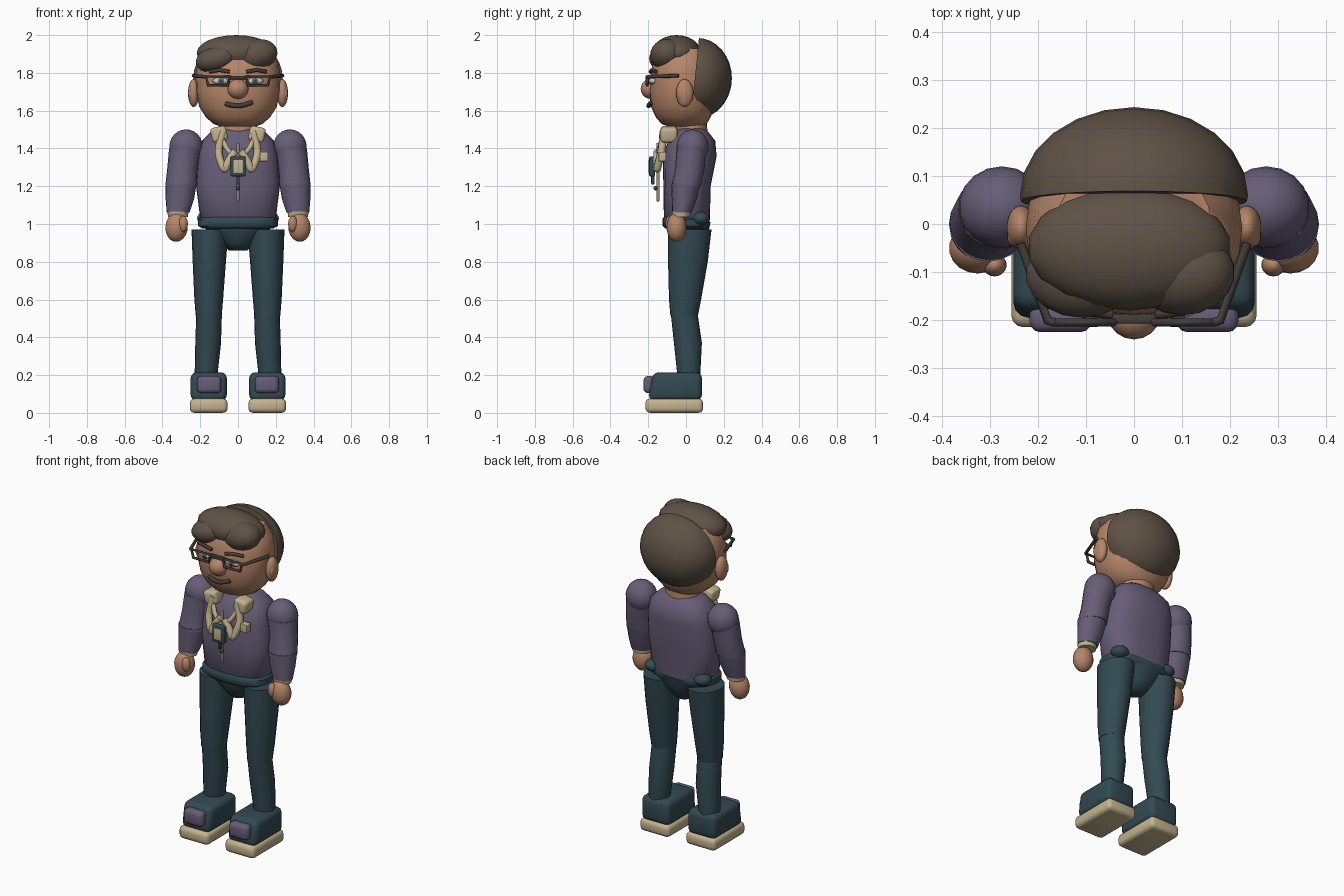
import bpy, bmesh, math
from mathutils import Vector, Matrix

cube = bpy.data.objects.get("Cube")
if cube:
    bpy.data.objects.remove(cube)


def material(name, hexcode):
    rgb = [int(hexcode[i:i + 2], 16) / 255 for i in (0, 2, 4)]
    lin = [((c + 0.055) / 1.055) ** 2.4 for c in rgb]
    m = bpy.data.materials.new(name)
    m.use_nodes = True
    m.diffuse_color = (*lin, 1)
    m.node_tree.nodes["Principled BSDF"].inputs["Base Color"].default_value = (*lin, 1)
    return m


SKIN = material("skin", "B58568")
HAIR = material("brown hair", "5F5246")
SHIRT = material("purple knit", "675D77")
DENIM = material("dark teal", "324A52")
CREAM = material("cream", "C4B38F")
FRAME = material("dark frame", "453D39")
WHITE = material("eye white", "C9C6BD")
IRIS = material("eye blue", "5C8590")


def finish(bm, name, mat, angle=50):
    bmesh.ops.recalc_face_normals(bm, faces=bm.faces)
    me = bpy.data.meshes.new(name)
    bm.to_mesh(me)
    bm.free()
    me.shade_smooth()
    me.set_sharp_from_angle(angle=math.radians(angle))
    me.materials.append(mat)
    ob = bpy.data.objects.new(name, me)
    bpy.context.collection.objects.link(ob)
    return ob


def loft(name, rings, mat, sides=20, power=2.0):
    """Stack of rounded rings (x, y, z, rx, ry), capped at both ends."""
    bm = bmesh.new()
    rows = []
    for x, y, z, rx, ry in rings:
        row = []
        for i in range(sides):
            a = math.tau * i / sides
            c, s = math.cos(a), math.sin(a)
            px = math.copysign(abs(c) ** (2 / power), c)
            py = math.copysign(abs(s) ** (2 / power), s)
            row.append(bm.verts.new((x + rx * px, y + ry * py, z)))
        rows.append(row)
    for a, b in zip(rows, rows[1:]):
        for i in range(sides):
            j = (i + 1) % sides
            bm.faces.new((a[i], a[j], b[j], b[i]))
    bm.faces.new(rows[0])
    bm.faces.new(rows[-1])
    return finish(bm, name, mat)


def ball(name, c, r, mat, tilt=0, cut=None, seg=18):
    """Ellipsoid, tilted about y, optionally cut by a plane (point, normal)."""
    bm = bmesh.new()
    bmesh.ops.create_uvsphere(bm, u_segments=seg, v_segments=seg * 2 // 3, radius=1)
    mat4 = Matrix.Translation(c) @ Matrix.Rotation(tilt, 4, 'Y') @ Matrix.Diagonal((*r, 1))
    bmesh.ops.transform(bm, matrix=mat4, verts=bm.verts)
    if cut:
        res = bmesh.ops.bisect_plane(bm, geom=bm.verts[:] + bm.edges[:] + bm.faces[:],
                                     plane_co=cut[0], plane_no=cut[1], clear_inner=True)
        edges = [e for e in res["geom_cut"] if isinstance(e, bmesh.types.BMEdge)]
        bmesh.ops.holes_fill(bm, edges=edges)
    return finish(bm, name, mat)


def box(name, c, s, mat, bevel=0.0, tilt=0, taper=0):
    """Bevelled box; taper pulls the top front edge back."""
    bm = bmesh.new()
    bmesh.ops.create_cube(bm, size=1)
    bmesh.ops.scale(bm, vec=s, verts=bm.verts)
    for v in bm.verts:
        if v.co.z > 0 and v.co.y < 0:
            v.co.y += taper
    if bevel:
        bmesh.ops.bevel(bm, geom=bm.edges[:], offset=bevel, segments=3, profile=0.5, affect='EDGES')
    bmesh.ops.transform(bm, matrix=Matrix.Translation(c) @ Matrix.Rotation(tilt, 4, 'Y'), verts=bm.verts)
    return finish(bm, name, mat)


def tube(name, pts, radius, mat, closed=False, smooth=False):
    cu = bpy.data.curves.new(name, 'CURVE')
    cu.dimensions = '3D'
    cu.bevel_depth = radius
    cu.bevel_resolution = 2
    cu.use_fill_caps = True
    sp = cu.splines.new('NURBS' if smooth else 'POLY')
    sp.points.add(len(pts) - 1)
    for p, q in zip(sp.points, pts):
        p.co = (*q, 1)
    sp.use_cyclic_u = closed
    if smooth:
        sp.use_endpoint_u = True
        sp.order_u = 3
        sp.resolution_u = 5
    cu.materials.append(mat)
    ob = bpy.data.objects.new(name, cu)
    bpy.context.collection.objects.link(ob)


# Head and hair
loft("head", [(0, 0, 1.515, .09, .09), (0, -.01, 1.53, .13, .12), (0, -.015, 1.565, .17, .145),
              (0, -.015, 1.62, .205, .17), (0, -.015, 1.70, .222, .18), (0, -.01, 1.79, .225, .178),
              (0, -.01, 1.87, .21, .16), (0, 0, 1.93, .16, .12)], SKIN, 24, 2.25)
loft("neck", [(0, .03, 1.44, .11, .085), (0, .03, 1.57, .095, .08)], SKIN)
ball("back_hair", (0, .06, 1.772), (.237, .183, .213), HAIR, 0, ((0, .045, 1.75), (0, 1, -.1)), 24)
ball("top_hair", (-.01, -.05, 1.905), (.212, .13, .095), HAIR)
ball("left_fringe", (.1, -.1, 1.895), (.112, .09, .082), HAIR, -.25)
ball("right_fringe", (-.108, -.105, 1.875), (.12, .09, .07), HAIR, -.25)

# Face
ball("nose", (0, -.185, 1.715), (.056, .055, .053), SKIN)
tube("mouth", [(-.065, -.183, 1.637), (-.03, -.198, 1.626), (.03, -.198, 1.626), (.075, -.181, 1.645)],
     .0125, FRAME, smooth=True)
for side, s in (("left", 1), ("right", -1)):
    ball(side + "_ear", (s * .235, -.007, 1.693), (.03, .046, .074), SKIN)
    ball(side + "_ear_hollow", (s * .25, -.025, 1.69), (.014, .022, .035), SKIN)
    ball(side + "_eye", (s * .09, -.172, 1.757), (.045, .024, .02), WHITE)
    ball(side + "_iris", (s * .09, -.19, 1.757), (.019, .01, .017), IRIS)
    ball(side + "_pupil", (s * .09, -.198, 1.757), (.009, .006, .009), FRAME)
    tube(side + "_eyebrow", [(s * .045, -.188, 1.806), (s * .1, -.182, 1.815), (s * .15, -.158, 1.806)], .01, FRAME)

    # Spectacles
    tube(side + "_lens_frame", [(s * .042, -.205, 1.782), (s * .17, -.205, 1.782),
                                (s * .158, -.205, 1.734), (s * .054, -.205, 1.734)], .0085, FRAME, closed=True)
    tube(side + "_temple", [(s * .165, -.205, 1.78), (s * .18, -.2, 1.78), (s * .236, -.04, 1.785)], .0095, FRAME)
box("spectacle_bridge", (0, -.197, 1.775), (.09, .02, .018), FRAME, .004)

# Torso
loft("torso", [(0, .02, .985, .15, .10), (0, .005, 1.03, .2, .122), (0, .005, 1.2, .222, .125),
               (0, .02, 1.36, .21, .142), (0, .03, 1.44, .19, .125), (0, .03, 1.485, .145, .09),
               (0, .03, 1.505, .1, .07)], SHIRT, 28, 2.5)
loft("pelvis", [(0, .01, .86, .05, .05), (0, .01, .9, .085, .085), (0, .01, .96, .16, .11),
                (0, .01, 1.01, .2, .12)], DENIM)
loft("waistband", [(0, 0, .975, .185, .11), (0, 0, .99, .212, .125), (0, 0, 1.025, .212, .125),
                   (0, 0, 1.04, .19, .115)], DENIM, 28, 2.5)

# Collar, tie strip and badge
for side, s in (("left", 1), ("right", -1)):
    box(side + "_collar", (s * .1, -.09, 1.475), (.085, .09, .08), CREAM, .018, s * .2)
    tube(side + "_drawn_lapel", [(s * .08, -.12, 1.49), (s * .105, -.125, 1.4), (s * .1, -.14, 1.35),
                                 (s * .07, -.155, 1.275), (s * .055, -.155, 1.33), (s * .015, -.15, 1.385)],
         .021, CREAM, smooth=True)
    tube(side + "_lapel", [(s * .085, -.12, 1.45), (s * .06, -.14, 1.4), (s * .01, -.155, 1.345)], .014, CREAM)
box("tie_strip", (0, -.148, 1.275), (.014, .014, .31), CREAM, .003)
box("badge", (0, -.18, 1.305), (.08, .03, .105), DENIM, .006)
box("badge_card", (.001, -.194, 1.305), (.05, .009, .07), CREAM, .002)
box("badge_clip", (0, -.175, 1.235), (.018, .018, .05), DENIM, .004)
ball("badge_bead", (0, -.16, 1.19), (.012, .012, .012), DENIM, seg=12)
box("chest_tag", (.135, -.125, 1.357), (.05, .04, .05), CREAM, .004)
box("chest_tag_tab", (.105, -.13, 1.357), (.03, .035, .02), CREAM, .004)

# Limbs
for side, s in (("left", 1), ("right", -1)):
    ball(side + "_shoulder", (s * .275, .035, 1.408), (.09, .085, .093), SHIRT)
    loft(side + "_upper_arm", [(s * .28, .03, 1.4, .085, .08), (s * .295, .02, 1.29, .08, .078),
                               (s * .302, .0, 1.2, .083, .078)], SHIRT)
    loft(side + "_forearm", [(s * .302, .0, 1.215, .083, .078), (s * .308, -.01, 1.13, .075, .065),
                             (s * .317, -.022, 1.06, .06, .051)], SHIRT)
    loft(side + "_cuff", [(s * .318, -.025, 1.038, .052, .046), (s * .318, -.025, 1.065, .056, .05)], CREAM)
    ball(side + "_hand", (s * .325, -.05, .983), (.06, .053, .077), SKIN, s * -.08)
    ball(side + "_thumb", (s * .29, -.085, 1.0), (.025, .024, .043), SKIN)
    ball(side + "_hip_pouch", (s * .165, .075, 1.03), (.052, .05, .036), DENIM)
    loft(side + "_thigh", [(s * .148, .02, .97, .098, .115), (s * .152, .01, .8, .088, .105),
                           (s * .155, -.005, .6, .076, .085), (s * .155, -.01, .515, .069, .073)], DENIM)
    loft(side + "_shin", [(s * .153, -.01, .53, .068, .071), (s * .158, .01, .37, .068, .074),
                          (s * .17, .015, .19, .06, .06)], DENIM)

    # Shoes
    box(side + "_sole", (s * .155, -.062, .038), (.2, .305, .075), CREAM, .024)
    box(side + "_shoe", (s * .155, -.058, .14), (.192, .285, .15), DENIM, .032, taper=.025)
    box(side + "_toe_patch", (s * .153, -.195, .15), (.128, .06, .09), SHIRT, .022)
